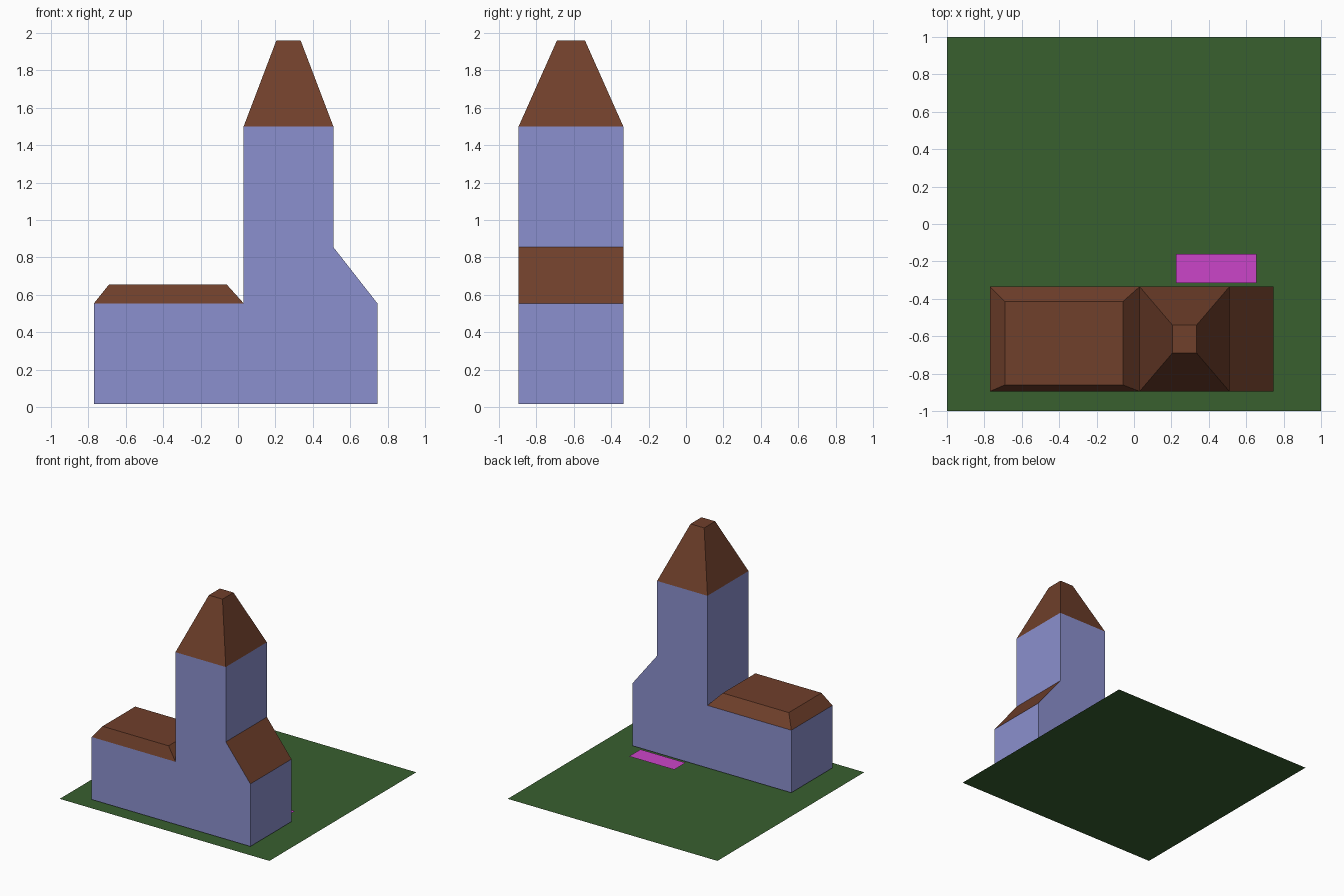
import bpy, bmesh

if "Cube" in bpy.data.objects:
    bpy.data.objects.remove(bpy.data.objects["Cube"])


def material(name, color):
    m = bpy.data.materials.new(name)
    m.diffuse_color = (*color, 1)
    m.use_nodes = True
    m.node_tree.nodes["Principled BSDF"].inputs["Base Color"].default_value = m.diffuse_color
    return m


green = material("grass_green", (0.04, 0.115, 0.028))
blue = material("wall_blue", (0.26, 0.28, 0.62))
brown = material("roof_brown", (0.16, 0.05, 0.024))
pink = material("mat_pink", (0.6, 0.06, 0.58))

BASE, EAVES, LEAN, TOWER = 0.016, 0.555, 0.855, 1.5
LEFT, MID, TOWER_R, RIGHT = -0.77, 0.03, 0.51, 0.745
FRONT, BACK = -0.895, -0.335


def finish(name, bm, mat):
    me = bpy.data.meshes.new(name)
    bm.to_mesh(me)
    bm.free()
    me.materials.append(mat)
    ob = bpy.data.objects.new(name, me)
    bpy.context.collection.objects.link(ob)
    return ob


def quad(name, points, mat):
    bm = bmesh.new()
    bm.faces.new([bm.verts.new(p) for p in points])
    return finish(name, bm, mat)


def rect(x0, x1, y0, y1, z):
    return [(x0, y0, z), (x1, y0, z), (x1, y1, z), (x0, y1, z)]


def hip_roof(name, base, top):
    # Sloped sides joining two rectangles, with a flat cap
    bm = bmesh.new()
    lo = [bm.verts.new(p) for p in base]
    hi = [bm.verts.new(p) for p in top]
    for i in range(4):
        j = (i + 1) % 4
        bm.faces.new((lo[i], lo[j], hi[j], hi[i]))
    bm.faces.new(hi)
    return finish(name, bm, brown)


# Ground and the small patch behind the building
quad("ground", rect(-1, 1, -1, 1, 0), green)
quad("ground_patch", rect(0.225, 0.655, -0.315, -0.16, BASE), pink)

# Walls: one front profile pushed back, left open beneath the roofs
profile = [(LEFT, BASE), (RIGHT, BASE), (RIGHT, EAVES), (TOWER_R, LEAN),
           (TOWER_R, TOWER), (MID, TOWER), (MID, EAVES), (LEFT, EAVES)]
bm = bmesh.new()
face = bm.faces.new([bm.verts.new((x, FRONT, z)) for x, z in profile])
ext = bmesh.ops.extrude_face_region(bm, geom=[face], use_keep_orig=True)
moved = [g for g in ext["geom"] if isinstance(g, bmesh.types.BMVert)]
bmesh.ops.translate(bm, verts=moved, vec=(0, BACK - FRONT, 0))
bmesh.ops.recalc_face_normals(bm, faces=bm.faces)
bm.normal_update()
open_tops = [f for f in bm.faces if f.normal.z > 0.1]
bmesh.ops.delete(bm, geom=open_tops, context="FACES_ONLY")
finish("walls", bm, blue)

# Roofs
hip_roof("wing_roof", rect(LEFT, MID, FRONT, BACK, EAVES),
         rect(-0.69, -0.06, -0.86, -0.415, 0.655))
hip_roof("tower_roof", rect(MID, TOWER_R, FRONT, BACK, TOWER),
         rect(0.205, 0.335, -0.69, -0.54, 1.96))
quad("lean_to_roof", [(TOWER_R, FRONT, LEAN), (RIGHT, FRONT, EAVES),
                      (RIGHT, BACK, EAVES), (TOWER_R, BACK, LEAN)], brown)
